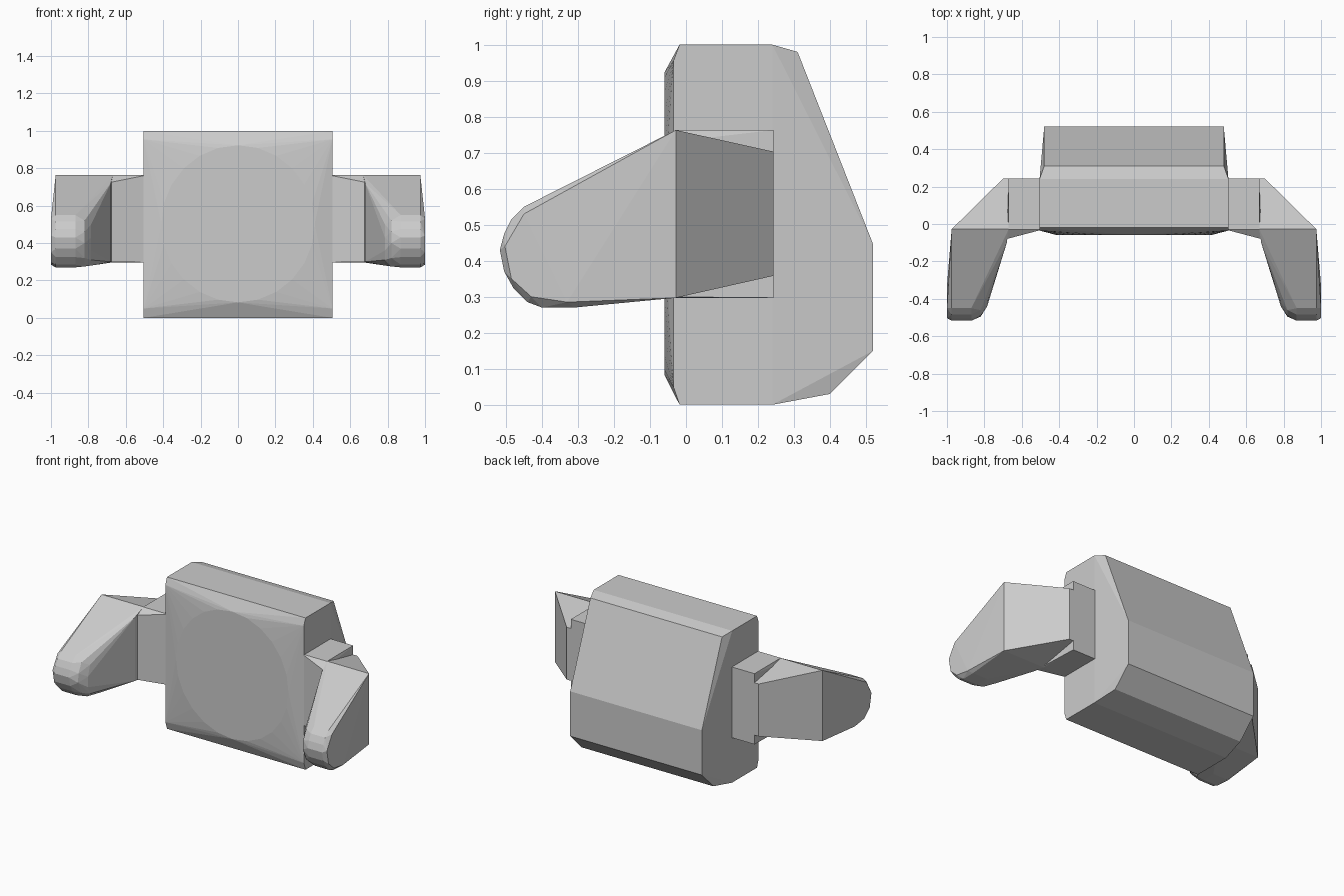
import bpy, bmesh, math

if "Cube" in bpy.data.objects:
    bpy.data.objects.remove(bpy.data.objects["Cube"])


def hull(name, points, mirror=False):
    """Convex faceted solid around the points, optionally mirrored in x."""
    bm = bmesh.new()
    for p in points:
        bm.verts.new(p)
    bmesh.ops.convex_hull(bm, input=bm.verts[:])
    loose = [v for v in bm.verts if not v.link_faces]
    bmesh.ops.delete(bm, geom=loose, context='VERTS')
    bmesh.ops.dissolve_limit(bm, angle_limit=math.radians(0.5),
                             verts=bm.verts[:], edges=bm.edges[:])
    bmesh.ops.recalc_face_normals(bm, faces=bm.faces[:])
    mesh = bpy.data.meshes.new(name)
    bm.to_mesh(mesh)
    bm.free()
    obj = bpy.data.objects.new(name, mesh)
    bpy.context.collection.objects.link(obj)
    if mirror:
        mod = obj.modifiers.new("Mirror", 'MIRROR')
        mod.use_mirror_merge = False
    return obj


def extrude(x, profile):
    return [(x, y, z) for y, z in profile]


# Main block: straight-sided front, tapered sloping back, shallow round front boss
sides = [(-0.018, 0), (-0.035, 0.05), (-0.035, 0.955), (-0.018, 1.0), (0.24, 1.0), (0.24, 0)]
back = [(0.31, 0.98), (0.52, 0.445), (0.52, 0.15), (0.40, 0.03)]
body = []
for s in (-1, 1):
    body += extrude(0.505 * s, sides) + extrude(0.48 * s, back)
for i in range(24):
    a = math.tau * i / 24
    body.append((0.41 * math.cos(a), -0.06, 0.503 + 0.42 * math.sin(a)))
hull("main_body", body)

# Side brackets joining the body to the arms
bracket = [(x, y, z) for x in (0.49, 0.67) for y in (-0.03, 0.243) for z in (0.297, 0.763)]
bracket += [(0.68, -0.08, 0.30), (0.68, -0.08, 0.725)]
hull("side_bracket", bracket, mirror=True)

# Forward-reaching arms: angled shoulder, rounded nose
shoulder = [(x, 0.243, z) for x in (0.67, 0.70) for z in (0.358, 0.703)]
shoulder += [(x, -0.028, z) for x in (0.67, 0.975) for z in (0.297, 0.763)]
shoulder += [(0.68, -0.10, 0.30), (0.68, -0.10, 0.72)]
nose_mid = [(-0.45, 0.55), (-0.485, 0.515), (-0.505, 0.475), (-0.517, 0.43),
            (-0.505, 0.37), (-0.48, 0.325), (-0.44, 0.285), (-0.40, 0.27), (-0.31, 0.27)]
nose_outer = [(-0.45, 0.53), (-0.503, 0.44), (-0.485, 0.35), (-0.43, 0.30), (-0.33, 0.285)]
nose_inner = [(-0.42, 0.50), (-0.44, 0.43), (-0.44, 0.36), (-0.42, 0.31), (-0.33, 0.28)]
nose_round = [(-0.46, 0.52), (-0.49, 0.46), (-0.495, 0.40), (-0.46, 0.32), (-0.40, 0.275)]
arm = (shoulder + extrude(0.975, nose_mid) + extrude(0.87, nose_mid)
       + extrude(1.0, nose_outer) + extrude(0.82, nose_round)
       + extrude(0.785, nose_inner))
hull("side_arm", arm, mirror=True)
